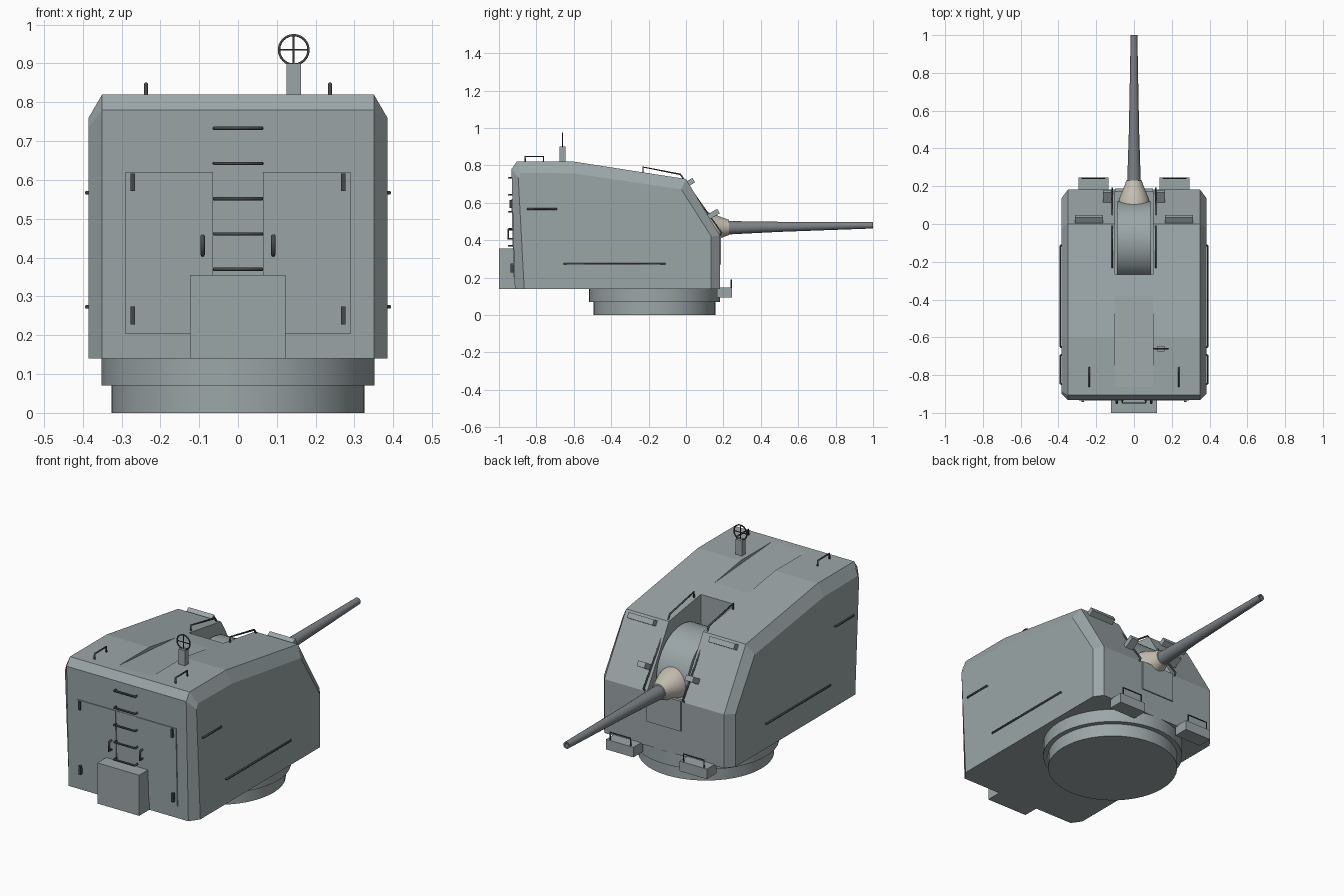
import bpy, bmesh, math
from mathutils import Vector

if "Cube" in bpy.data.objects:
    bpy.data.objects.remove(bpy.data.objects["Cube"])


def material(name, rgb):
    m = bpy.data.materials.new(name)
    m.diffuse_color = (*rgb, 1)
    m.use_nodes = True
    m.node_tree.nodes["Principled BSDF"].inputs["Base Color"].default_value = m.diffuse_color
    return m


PAINT = material("hull_paint", (0.33, 0.38, 0.39))
STEEL = material("gun_steel", (0.20, 0.22, 0.235))
DARK = material("dark_metal", (0.06, 0.065, 0.07))
CANVAS = material("canvas", (0.56, 0.52, 0.44))


def finish(bm, name, mat, smooth=None):
    bmesh.ops.recalc_face_normals(bm, faces=bm.faces)
    me = bpy.data.meshes.new(name)
    bm.to_mesh(me)
    bm.free()
    ob = bpy.data.objects.new(name, me)
    bpy.context.collection.objects.link(ob)
    me.materials.append(mat)
    if smooth:
        bpy.ops.object.select_all(action='DESELECT')
        ob.select_set(True)
        bpy.context.view_layer.objects.active = ob
        bpy.ops.object.shade_smooth_by_angle(angle=math.radians(smooth))
    return ob


def loft(name, sections, mat):
    """Skin (x, profile) sections, each profile being (y, z) points."""
    bm = bmesh.new()
    rings = [[bm.verts.new((x, y, z)) for y, z in prof] for x, prof in sections]
    for a, b in zip(rings, rings[1:]):
        for i in range(len(a)):
            j = (i + 1) % len(a)
            bm.faces.new((a[i], a[j], b[j], b[i]))
    bm.faces.new(rings[0])
    bm.faces.new(rings[-1])
    return finish(bm, name, mat)


def prism(name, x0, x1, prof, mat=PAINT):
    return loft(name, [(x0, prof), (x1, prof)], mat)


def box(name, x, y, z, mat=PAINT):
    return prism(name, x[0], x[1],
                 [(y[0], z[0]), (y[1], z[0]), (y[1], z[1]), (y[0], z[1])], mat)


def lathe(name, prof, start, axis, mat, seg=32):
    """Revolve (distance, radius) points about an axis."""
    axis = Vector(axis).normalized()
    q = Vector((0, 0, 1)).rotation_difference(axis)
    bm = bmesh.new()
    rings = []
    for d, r in prof:
        ts = [2 * math.pi * i / seg for i in range(seg)]
        rings.append([bm.verts.new(Vector(start) + q @ Vector((r * math.cos(t), r * math.sin(t), d)))
                      for t in ts])
    for a, b in zip(rings, rings[1:]):
        for i in range(seg):
            j = (i + 1) % seg
            bm.faces.new((a[i], a[j], b[j], b[i]))
    bm.faces.new(rings[0])
    bm.faces.new(rings[-1])
    return finish(bm, name, mat, 35)


def rod(name, pts, r=0.005, cyclic=False):
    cu = bpy.data.curves.new(name, 'CURVE')
    cu.dimensions = '3D'
    cu.bevel_depth = r
    cu.bevel_resolution = 1
    cu.use_fill_caps = True
    sp = cu.splines.new('POLY')
    sp.points.add(len(pts) - 1)
    for p, co in zip(sp.points, pts):
        p.co = (*co, 1)
    sp.use_cyclic_u = cyclic
    ob = bpy.data.objects.new(name, cu)
    bpy.context.collection.objects.link(ob)
    bpy.ops.object.select_all(action='DESELECT')
    ob.select_set(True)
    bpy.context.view_layer.objects.active = ob
    bpy.ops.object.convert(target='MESH')
    bpy.context.object.data.materials.append(DARK)


def cut(ob, cutter):
    mod = ob.modifiers.new("cut", 'BOOLEAN')
    mod.operation = 'DIFFERENCE'
    mod.solver = 'EXACT'
    mod.object = cutter
    bpy.ops.object.select_all(action='DESELECT')
    bpy.context.view_layer.objects.active = ob
    ob.select_set(True)
    bpy.ops.object.modifier_apply(modifier=mod.name)
    bpy.data.objects.remove(cutter)


def back_y(z):
    return -0.915 - 0.018 * (z - 0.14) / 0.64


# Armoured gunhouse with chamfered edges, gun slot and sunken roof strip
inner = [(-0.915, 0.14), (-0.933, 0.78), (-0.905, 0.82), (-0.6, 0.82),
         (0.0, 0.727), (0.182, 0.425), (0.182, 0.14)]
outer = [(-0.865, 0.14), (-0.897, 0.735), (-0.885, 0.76), (-0.6, 0.757),
         (-0.025, 0.672), (0.135, 0.42), (0.135, 0.14)]
house = loft("gunhouse", [(-0.385, outer), (-0.35, inner), (0.35, inner), (0.385, outer)], PAINT)
cut(house, box("slot_cutter", (-0.1, 0.1), (-0.267, 0.6), (0.42, 1.2)))
cut(house, prism("roof_cutter", -0.1, 0.1, [(-0.87, 0.8205), (-0.38, 0.786), (-0.38, 0.9), (-0.87, 0.9)]))

# Turning ring
lathe("lower_ring", [(0, 0.326), (0.07, 0.326)], (0, -0.168, 0), (0, 0, 1), PAINT, 48)
lathe("upper_ring", [(0.07, 0.351), (0.14, 0.351)], (0, -0.168, 0), (0, 0, 1), PAINT, 48)

# Gun cradle drum, canvas boot and barrel
lathe("cradle_drum", [(-0.09, 0.21), (0.09, 0.21)], (0, -0.09, 0.47), (1, 0, 0), PAINT, 48)
aim = (0, 1, 0.018)
lathe("canvas_boot", [(0, 0.086), (0.03, 0.085), (0.06, 0.078), (0.09, 0.066), (0.12, 0.053), (0.155, 0.041)],
      (0, 0.075, 0.466), aim, CANVAS)
lathe("barrel", [(0, 0.037), (0.08, 0.034), (0.3, 0.027), (0.79, 0.018), (0.8, 0.018), (0.8, 0.01), (0.76, 0.01)],
      (0, 0.2, 0.466), aim, STEEL, 24)
box("slot_apron", (-0.1, 0.1), (0.17, 0.188), (0.27, 0.43))

# Rear doors, ladder backing and locker
def rear_plate(name, x0, x1, z0, z1, t):
    prism(name, x0, x1, [(back_y(z0) - t, z0), (back_y(z1) - t, z1),
                         (back_y(z1) + 0.01, z1), (back_y(z0) + 0.01, z0)])


rear_plate("ladder_backing", -0.062, 0.062, 0.2, 0.62, 0.002)
box("rear_locker", (-0.123, 0.122), (-1.0, -0.91), (0.14, 0.355))
for k in range(5):
    z = 0.37 + 0.0908 * k
    rod("ladder_rung", [(-0.061, back_y(z) + 0.01, z), (-0.061, -0.948, z),
                        (0.061, -0.948, z), (0.061, back_y(z) + 0.01, z)])


def bar(name, x, z0, z1, y):
    box(name, (x - 0.006, x + 0.006), (y, -0.91), (z0, z1), DARK)


for s in (-1, 1):
    rear_plate("door_leaf", *sorted((s * 0.064, s * 0.29)), 0.203, 0.62, 0.005)
    bar("lower_hinge", s * 0.271, 0.228, 0.274, -0.938)
    bar("upper_hinge", s * 0.271, 0.572, 0.616, -0.943)
    rod("door_handle", [(s * 0.091, -0.915, 0.408), (s * 0.091, -0.95, 0.408),
                        (s * 0.091, -0.95, 0.455), (s * 0.091, -0.915, 0.455)], 0.006)

    # Grab rails on sides and roof
    for y0, y1, z in ((-0.85, -0.69, 0.567), (-0.655, -0.11, 0.273)):
        rod("side_rail", [(s * 0.378, y0, z), (s * 0.39, y0 + 0.006, z),
                          (s * 0.39, y1 - 0.006, z), (s * 0.378, y1, z)])
    rod("roof_handle", [(s * 0.237, -0.86, 0.81), (s * 0.237, -0.86, 0.848),
                        (s * 0.237, -0.762, 0.848), (s * 0.237, -0.762, 0.81)])
    rod("slot_rail", [(s * 0.115, -0.23, 0.755), (s * 0.115, -0.23, 0.791), (s * 0.115, -0.03, 0.752),
                      (s * 0.115, 0.19, 0.44), (s * 0.115, 0.175, 0.42)])

    # Sight hoods standing off the sloped front, built along slope axes
    def hood(name, x0, x1, y, z, length, thick):
        n, t = Vector((0.856, 0.516)), Vector((-0.516, 0.856))
        c = Vector((y, z))
        prism(name, *sorted((s * x0, s * x1)),
              [tuple(c + n * a + t * b) for a, b in
               ((-0.02, -thick), (length, -thick), (length, thick), (-0.02, thick))])

    hood("wide_hood", 0.163, 0.312, 0.013, 0.704, 0.033, 0.014)
    hood("small_hood", 0.118, 0.163, 0.122, 0.525, 0.06, 0.014)

    # Front footsteps with guard hoops
    box("front_step", sorted((s * 0.135, s * 0.295)), (0.165, 0.247), (0.093, 0.146))
    rod("step_hoop", [(s * 0.155, 0.242, 0.14), (s * 0.155, 0.242, 0.187),
                      (s * 0.275, 0.242, 0.187), (s * 0.275, 0.242, 0.14)], 0.004)

# Ring sight on its post
box("sight_post", (0.125, 0.162), (-0.675, -0.645), (0.81, 0.9))
cx, cy, cz, r = 0.1435, -0.66, 0.935, 0.038
rod("sight_ring", [(cx + r * math.cos(i * math.pi / 12), cy, cz + r * math.sin(i * math.pi / 12))
                   for i in range(24)], 0.0035, True)
rod("sight_cross_bar", [(cx - r, cy, cz), (cx + r, cy, cz)], 0.0025)
rod("sight_upright_bar", [(cx, cy, cz - r), (cx, cy, cz + r)], 0.0025)
